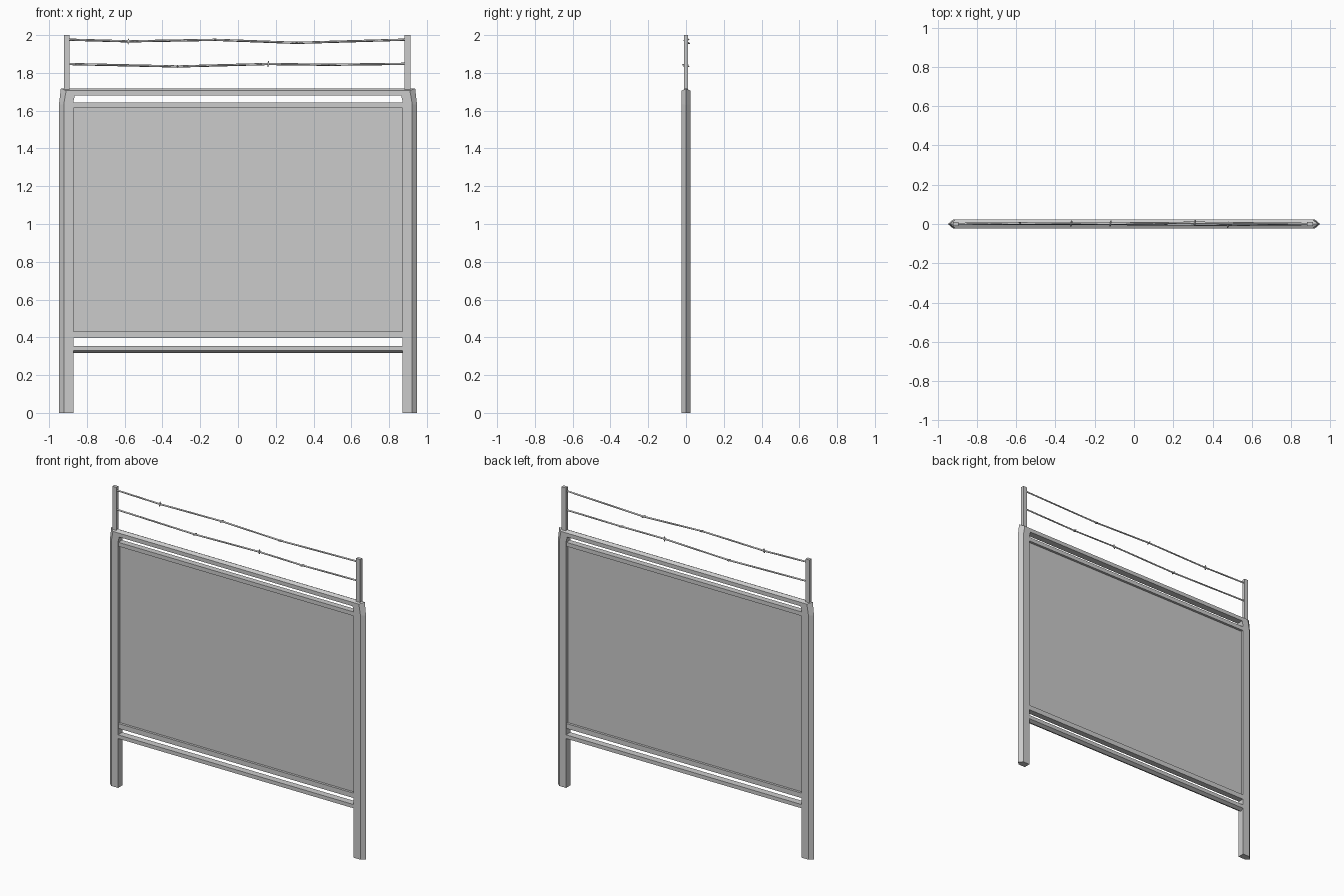
import bpy, bmesh
from mathutils import Vector, Matrix

if "Cube" in bpy.data.objects:
    bpy.data.objects.remove(bpy.data.objects["Cube"])

D = 0.0225  # half depth of the frame


def finish(name, bm):
    bmesh.ops.recalc_face_normals(bm, faces=bm.faces)
    me = bpy.data.meshes.new(name)
    bm.to_mesh(me)
    bm.free()
    ob = bpy.data.objects.new(name, me)
    bpy.context.collection.objects.link(ob)
    return ob


def loft(name, rings):
    """Skin a list of equal-length closed sections and cap both ends."""
    bm = bmesh.new()
    vs = [[bm.verts.new(p) for p in r] for r in rings]
    n = len(rings[0])
    for a, b in zip(vs, vs[1:]):
        for i in range(n):
            j = (i + 1) % n
            bm.faces.new((a[i], a[j], b[j], b[i]))
    bm.faces.new(vs[0])
    bm.faces.new(vs[-1])
    return finish(name, bm)


def box(name, lo, hi):
    lo, hi = Vector(lo), Vector(hi)
    bm = bmesh.new()
    bmesh.ops.create_cube(bm, size=1, matrix=Matrix.Translation((lo + hi) / 2)
                          @ Matrix.Diagonal((*(hi - lo), 1)))
    return finish(name, bm)


def section(inner, shoulder, tip, s=1):
    """Five-sided section with a ridge on the outside, given as (x, z) pairs."""
    pts = [(inner, -D), (shoulder, -D), (tip, 0), (shoulder, D), (inner, D)]
    return [(s * p[0], y, p[1]) for p, y in pts]


# Outer frame: posts bending in at the top and joining the top rail
stations = [((0.872, 0), (0.922, 0), (0.948, 0)),
            ((0.872, 1.645), (0.922, 1.635), (0.948, 1.63)),
            ((0.864, 1.68), (0.91, 1.706), (0.938, 1.718))]
rings = [section(*st) for st in stations]
rings += [section(*st, s=-1) for st in reversed(stations)]
loft("outer_frame", rings)

# Lower rail with the ridge underneath
loft("lower_rail", [section((x, 0.355), (x, 0.33), (x, 0.318)) for x in (-0.875, 0.875)])

# Panel and the rails holding it
box("panel", (-0.875, -0.004, 0.41), (0.875, 0.004, 1.63))
box("panel_bottom_rail", (-0.875, -0.02, 0.397), (0.875, 0.02, 0.43))
box("panel_top_rail", (-0.875, -0.02, 1.615), (0.875, 0.02, 1.642))

# Wire posts
box("wire_post_left", (-0.922, -0.011, 1.69), (-0.893, 0.011, 2.0))
box("wire_post_right", (0.881, -0.011, 1.69), (0.912, 0.011, 2.0))


def wire(name, pts):
    cu = bpy.data.curves.new(name, 'CURVE')
    cu.dimensions = '3D'
    cu.bevel_depth = 0.006
    cu.bevel_resolution = 0
    cu.use_fill_caps = True
    sp = cu.splines.new('POLY')
    sp.points.add(len(pts) - 1)
    for p, co in zip(sp.points, pts):
        p.co = (*co, 1)
    bpy.context.collection.objects.link(bpy.data.objects.new(name, cu))


def barb(name, at, direction):
    """Small double-ended spike across the wire."""
    rot = Vector(direction).to_track_quat('Z', 'Y').to_matrix().to_4x4()
    bm = bmesh.new()
    for sgn in (1, -1):
        bmesh.ops.create_cone(bm, segments=4, cap_ends=False, radius1=0.008, radius2=0.002,
                              depth=0.016, matrix=Matrix.Translation(at) @ rot
                              @ Matrix.Diagonal((1, 1, sgn, 1)) @ Matrix.Translation((0, 0, 0.008)))
    finish(name, bm)


# Slack wires and their barbs
upper = [(-0.9, 0, 1.976), (-0.58, 0.003, 1.967), (-0.12, 0.002, 1.975),
         (0.31, 0.006, 1.959), (0.89, 0, 1.976)]
lower = [(-0.9, 0, 1.847), (-0.32, 0.002, 1.834), (0.16, -0.002, 1.847),
         (0.48, -0.004, 1.843), (0.89, 0, 1.848)]
wire("upper_wire", upper)
wire("lower_wire", lower)
tilts = {"upper": [(0.1, 0.1, 1), (0.2, 1, 0.2), (0.2, 1, -0.2)],
         "lower": [(0.2, 1, 0.1), (0.1, -0.1, 1), (0.2, 1, 0)]}
for row, pts in (("upper", upper), ("lower", lower)):
    for i, (p, d) in enumerate(zip(pts[1:-1], tilts[row])):
        barb(f"{row}_barb_{i + 1}", p, d)
